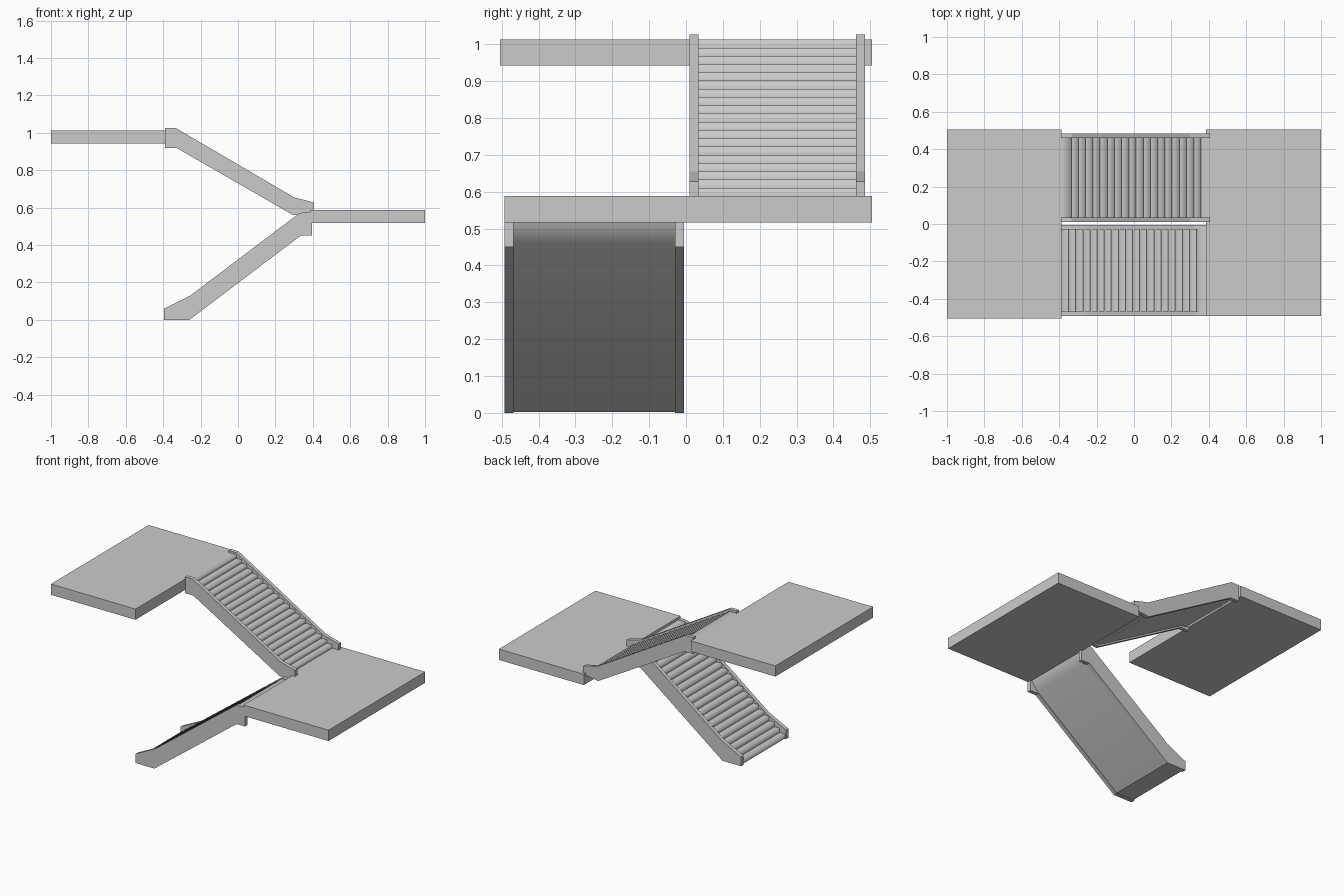
import bpy
import bmesh

cube = bpy.data.objects.get("Cube")
if cube:
    bpy.data.objects.remove(cube, do_unlink=True)

# Single concrete grey
concrete = bpy.data.materials.new("concrete_grey")
concrete.use_nodes = True
GREY = (0.6, 0.6, 0.6, 1.0)
concrete.diffuse_color = GREY
concrete.node_tree.nodes["Principled BSDF"].inputs["Base Color"].default_value = GREY


def extrude_profile(name, profile, y0, y1, soft=()):
    """Extrude an (x, z) outline along y; corners listed in soft are shaded smooth."""
    bm = bmesh.new()
    near = [bm.verts.new((x, y0, z)) for x, z in profile]
    far = [bm.verts.new((x, y1, z)) for x, z in profile]
    n = len(profile)
    bm.faces.new(near)
    bm.faces.new(far[::-1])
    for i in range(n):
        j = (i + 1) % n
        bm.faces.new((near[j], near[i], far[i], far[j]))
    bmesh.ops.recalc_face_normals(bm, faces=bm.faces[:])
    for face in bm.faces:
        face.smooth = True
    for edge in bm.edges:
        edge.smooth = False
    for i in soft:
        bm.edges.get((near[i], far[i])).smooth = True
    mesh = bpy.data.meshes.new(name)
    bm.to_mesh(mesh)
    bm.free()
    mesh.materials.append(concrete)
    obj = bpy.data.objects.new(name, mesh)
    bpy.context.scene.collection.objects.link(obj)
    return obj


def landing(name, x0, x1, y0, y1, z0, z1):
    extrude_profile(name, [(x0, z0), (x1, z0), (x1, z1), (x0, z1)], y0, y1)


def stair_points(x, z, run, rise, count):
    """Climbing zigzag: base of each riser, then its nosing."""
    pts = []
    for i in range(count):
        pts += [(x + i * run, z + i * rise), (x + i * run, z + (i + 1) * rise)]
    return pts


def flight(name, stringer, steps, top_end, underside, y0, y1, width):
    # Side stringers
    extrude_profile(name + "_front_stringer", stringer, y0, y0 + width)
    extrude_profile(name + "_back_stringer", stringer, y1 - width, y1)
    # Stepped slab: nosings and underside are soft, inner step corners are crisp
    outline = steps + top_end + underside
    first = len(steps) + len(top_end)
    soft = list(range(1, len(steps), 2)) + list(range(first, len(outline) - 1))
    extrude_profile(name + "_steps", outline, y0 + width, y1 - width, soft)


# Landings
landing("upper_landing", -1.0, -0.388, -0.505, 0.505, 0.943, 1.013)
landing("middle_landing", 0.385, 1.0, -0.493, 0.505, 0.517, 0.588)

# Lower flight, rising towards +x
flight(
    "lower_flight",
    [(-0.395, 0), (-0.26, 0), (0.335, 0.45), (0.395, 0.45), (0.395, 0.588),
     (0.385, 0.575), (0.33, 0.572), (-0.255, 0.13), (-0.395, 0.06)],
    stair_points(-0.388, 0.003, 0.038, 0.0284, 20),
    [(0.387, 0.571)],
    [(0.387, 0.517), (0.34, 0.46), (-0.262, 0.003)],
    -0.493, -0.005, 0.025)

# Upper flight, rising towards -x
flight(
    "upper_flight",
    [(-0.39, 0.92), (-0.33, 0.92), (0.295, 0.56), (0.385, 0.572), (0.405, 0.588),
     (0.405, 0.628), (0.3, 0.655), (-0.335, 1.027), (-0.39, 1.027)],
    stair_points(0.358, 0.588, -0.0385, 0.02237, 19),
    [(-0.389, 1.013)],
    [(-0.389, 0.943), (-0.33, 0.932), (0.295, 0.572), (0.387, 0.575), (0.387, 0.588)],
    0.01, 0.485, 0.024)
